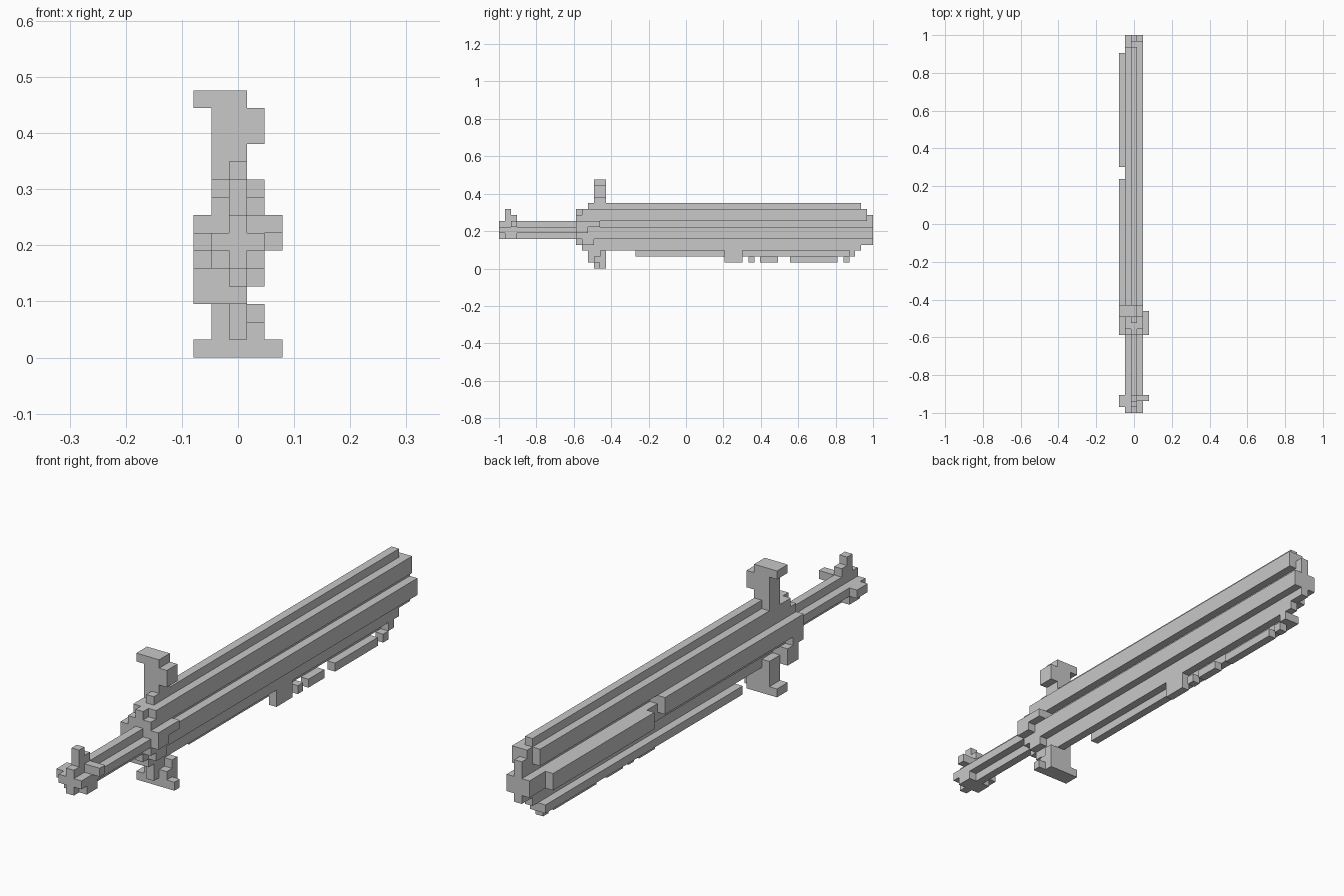
import bpy
import bmesh
from mathutils import Matrix, Vector

cube = bpy.data.objects.get("Cube")
if cube:
    bpy.data.objects.remove(cube, do_unlink=True)

LENGTH_CELLS = 63
CELL = 2 / LENGTH_CELLS
MIDDLE = Vector((2.5, LENGTH_CELLS / 2, 0))

steel = bpy.data.materials.new("plain_grey")
steel.use_nodes = True
grey = (0.58, 0.58, 0.58, 1)
steel.diffuse_color = grey
steel.node_tree.nodes["Principled BSDF"].inputs["Base Color"].default_value = grey


def block(x, y, z):
    """Describe a block by its first and last cell edge on each axis."""
    return Vector((x[0], y[0], z[0])), Vector((x[1], y[1], z[1]))


def build_part(name, *blocks):
    """Join several blocks of cells into one flat-shaded object."""
    bm = bmesh.new()
    for low, high in blocks:
        centre = ((low + high) / 2 - MIDDLE) * CELL
        size = (high - low) * CELL
        matrix = Matrix.Translation(centre) @ Matrix.Diagonal(size).to_4x4()
        bmesh.ops.create_cube(bm, size=1, matrix=matrix)
    mesh = bpy.data.meshes.new(name)
    bm.to_mesh(mesh)
    bm.free()
    mesh.materials.append(steel)
    part = bpy.data.objects.new(name, mesh)
    bpy.context.collection.objects.link(part)
    return part


# Blade: thin core with stepped ribs running the whole length
blade_start = 15
build_part("blade_core",
           block(x=(2, 3), y=(blade_start, 61), z=(3, 11)),
           block(x=(2, 3), y=(blade_start, 62), z=(4, 10)),
           block(x=(2, 3), y=(blade_start, 63), z=(4, 9)))
build_part("blade_upper_ribs",
           block(x=(3, 4), y=(blade_start, 62), z=(8, 10)),
           block(x=(1, 2), y=(blade_start, 61), z=(8, 10)))
build_part("blade_middle_ribs",
           block(x=(1, 4), y=(blade_start, 63), z=(5, 7)),
           block(x=(1, 2), y=(blade_start, 39), z=(7, 8)))
build_part("blade_right_rib",
           block(x=(0, 1), y=(blade_start, 39), z=(6, 8)),
           block(x=(0, 1), y=(41, 60), z=(5, 7)))

# Lower cutting edge with broken teeth
build_part("blade_lower_edge", block(x=(1, 2), y=(23, 60), z=(2, 3)))
build_part("first_tooth", block(x=(2, 3), y=(38, 41), z=(1, 3)))
build_part("last_tooth", block(x=(2, 3), y=(59, 60), z=(2, 3)))
for start, end in ((42, 43), (44, 47), (49, 57), (58, 59)):
    build_part("edge_tooth", block(x=(2, 3), y=(start, end), z=(1, 2)))

# Guard: central block, side lugs, upper and lower arms
build_part("guard_core",
           block(x=(1, 4), y=(13, 16), z=(5, 9)),
           block(x=(1, 4), y=(14, 16), z=(4, 10)),
           block(x=(2, 3), y=(13, 17), z=(4, 10)),
           block(x=(2, 3), y=(14, 17), z=(3, 10)),
           block(x=(2, 3), y=(15, 17), z=(1, 11)))
build_part("guard_left_lug",
           block(x=(4, 5), y=(13, 15), z=(6, 8)),
           block(x=(4, 5), y=(13, 17), z=(7, 8)),
           block(x=(3, 4), y=(13, 17), z=(6, 8)))
build_part("guard_right_lug",
           block(x=(0, 1), y=(13, 15), z=(5, 8)),
           block(x=(0, 2), y=(14, 16), z=(3, 5)))
build_part("guard_upper_arm",
           block(x=(1, 3), y=(16, 18), z=(9, 15)),
           block(x=(1, 4), y=(16, 18), z=(12, 14)),
           block(x=(0, 3), y=(16, 18), z=(14, 15)))
build_part("guard_lower_arm",
           block(x=(1, 4), y=(17, 18), z=(1, 3)),
           block(x=(1, 4), y=(16, 18), z=(1, 2)),
           block(x=(1, 3), y=(16, 18), z=(1, 4)),
           block(x=(0, 4), y=(16, 18), z=(0, 1)),
           block(x=(4, 5), y=(16, 17), z=(0, 1)))

# Grip: cross-shaped bar
build_part("grip",
           block(x=(1, 4), y=(2, 14), z=(6, 7)),
           block(x=(2, 3), y=(2, 14), z=(5, 8)))

# Pommel: flared end with small spurs
build_part("pommel",
           block(x=(1, 4), y=(0, 3), z=(6, 7)),
           block(x=(2, 3), y=(0, 3), z=(5, 8)),
           block(x=(1, 4), y=(1, 3), z=(5, 7)))
build_part("pommel_top_spur",
           block(x=(2, 3), y=(1, 2), z=(8, 10)),
           block(x=(2, 3), y=(2, 3), z=(8, 9)))
build_part("pommel_side_spurs",
           block(x=(0, 1), y=(1, 3), z=(6, 7)),
           block(x=(3, 5), y=(2, 3), z=(7, 8)))
